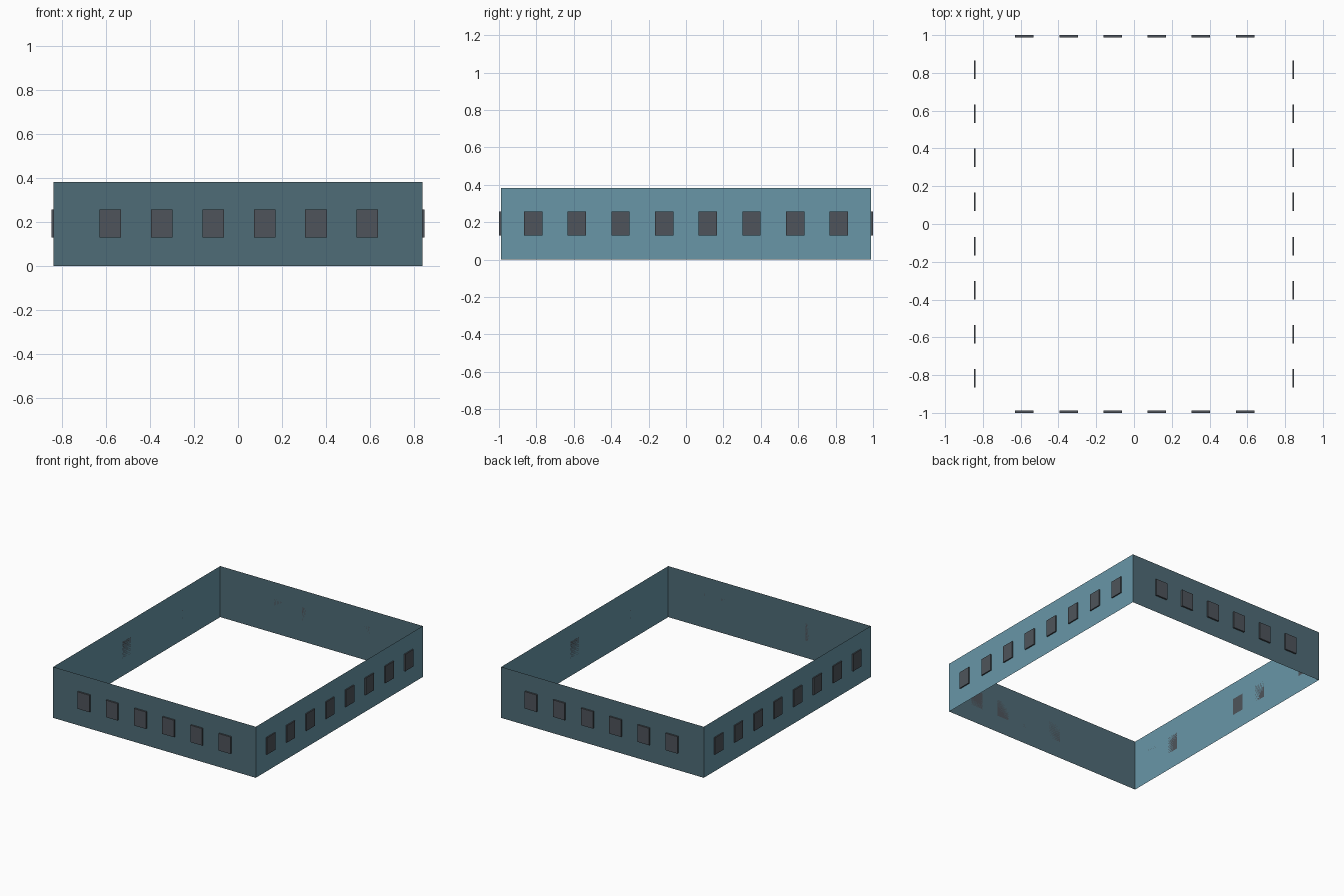
import bpy, bmesh

if "Cube" in bpy.data.objects:
    bpy.data.objects.remove(bpy.data.objects["Cube"])

WALL_X, WALL_Y, HEIGHT = 0.839, 0.988, 0.382   # wall planes and height
OUT_X, OUT_Y = 0.848, 1.0                      # outer faces of the windows
Z0, Z1 = 0.129, 0.256                          # window sill and head
HALF_W, STEP = 0.049, 0.2335                   # window half width and spacing


def srgb(r, g, b):
    def lin(c):
        c /= 255
        return c / 12.92 if c <= 0.04045 else ((c + 0.055) / 1.055) ** 2.4
    return (lin(r), lin(g), lin(b), 1)


def material(name, rgb):
    m = bpy.data.materials.new(name)
    m.diffuse_color = srgb(*rgb)
    m.use_nodes = True
    m.node_tree.nodes["Principled BSDF"].inputs["Base Color"].default_value = m.diffuse_color
    return m


def finish(name, bm, mat):
    me = bpy.data.meshes.new(name)
    bm.to_mesh(me)
    bm.free()
    me.materials.append(mat)
    ob = bpy.data.objects.new(name, me)
    bpy.context.collection.objects.link(ob)
    return ob


def wall(name, a, b, mat):
    """Upright single-sided sheet between two ground points."""
    bm = bmesh.new()
    pts = [(*a, 0), (*b, 0), (*b, HEIGHT), (*a, HEIGHT)]
    bm.faces.new([bm.verts.new(p) for p in pts])
    return finish(name, bm, mat)


def add_box(bm, lo, hi):
    verts = bmesh.ops.create_cube(bm, size=1)["verts"]
    for v in verts:
        v.co = [(l + h) / 2 + c * (h - l) for l, h, c in zip(lo, hi, v.co)]


end_mat = material("dark teal", (79, 108, 119))
side_mat = material("light teal", (104, 150, 167))
glass_mat = material("charcoal", (78, 84, 91))

# Four open walls, facing outward
X, Y = WALL_X, WALL_Y
wall("front_wall", (-X, -Y), (X, -Y), end_mat)
wall("right_wall", (X, -Y), (X, Y), side_mat)
wall("back_wall", (X, Y), (-X, Y), end_mat)
wall("left_wall", (-X, Y), (-X, -Y), side_mat)

# Window plates: six on each end wall, eight on each side wall
for s, end, side in ((-1, "front", "left"), (1, "back", "right")):
    bm = bmesh.new()
    y0, y1 = sorted((s * WALL_Y, s * OUT_Y))
    for i in range(6):
        c = 0.004 + (i - 2.5) * STEP
        add_box(bm, (c - HALF_W, y0, Z0), (c + HALF_W, y1, Z1))
    finish(end + "_windows", bm, glass_mat)

    bm = bmesh.new()
    x0, x1 = sorted((s * WALL_X, s * OUT_X))
    for i in range(8):
        c = (i - 3.5) * STEP
        add_box(bm, (x0, c - HALF_W, Z0), (x1, c + HALF_W, Z1))
    finish(side + "_windows", bm, glass_mat)
